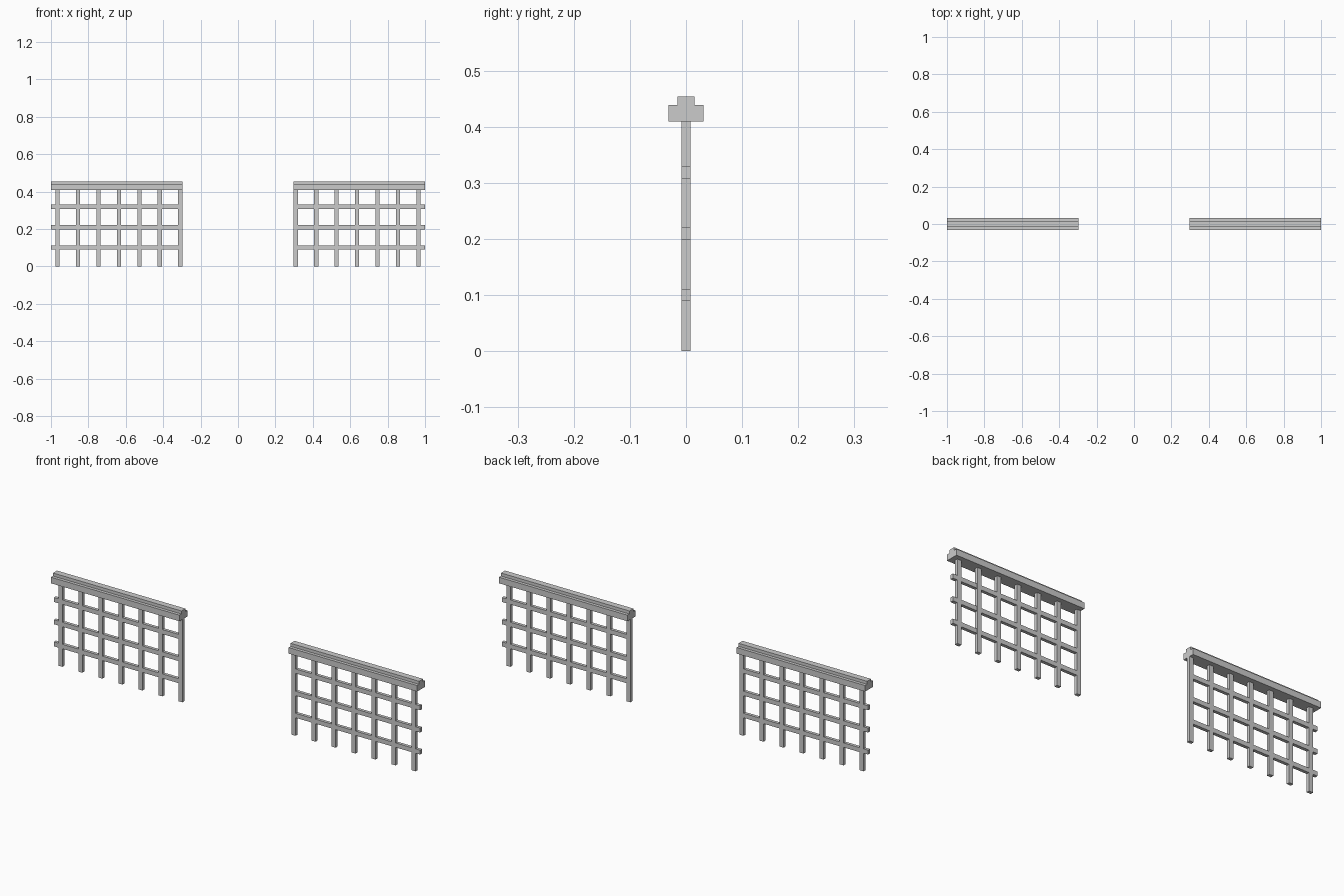
import bpy, bmesh

if "Cube" in bpy.data.objects:
    bpy.data.objects.remove(bpy.data.objects["Cube"])

X_IN, X_OUT = 0.298, 1.0   # extent of one fence section


def add_part(name, boxes):
    """One object from (x0, x1, half_depth, z0, z1) boxes, mirrored to both sides."""
    bm = bmesh.new()
    for x0, x1, hy, z0, z1 in boxes:
        verts = bmesh.ops.create_cube(bm, size=1)["verts"]
        bmesh.ops.scale(bm, vec=(x1 - x0, 2 * hy, z1 - z0), verts=verts)
        bmesh.ops.translate(bm, vec=((x0 + x1) / 2, 0, (z0 + z1) / 2), verts=verts)
    finish(name, bm)


def finish(name, bm):
    mesh = bpy.data.meshes.new(name)
    bm.to_mesh(mesh)
    bm.free()
    obj = bpy.data.objects.new(name, mesh)
    bpy.context.collection.objects.link(obj)
    mirror = obj.modifiers.new("both_sides", "MIRROR")
    mirror.use_axis[0] = True
    mirror.use_mirror_merge = False


# Seven upright bars
first, step, half = 0.309, 0.1093, 0.011
centres = [first + i * step for i in range(7)]
add_part("upright_bars", [(c - half, c + half, 0.008, 0, 0.41) for c in centres])

# Three horizontal slats
add_part("cross_slats", [(X_IN, X_OUT, 0.0078, z - 0.011, z + 0.011)
                         for z in (0.10, 0.209, 0.319)])

# Stepped handrail extruded from its cross-section
profile = [(-0.031, 0.409), (0.031, 0.409), (0.031, 0.439), (0.0155, 0.439),
           (0.0155, 0.454), (-0.0155, 0.454), (-0.0155, 0.439), (-0.031, 0.439)]
bm = bmesh.new()
face = bm.faces.new([bm.verts.new((X_IN, y, z)) for y, z in profile])
ext = bmesh.ops.extrude_face_region(bm, geom=[face], use_keep_orig=True)["geom"]
bmesh.ops.translate(bm, vec=(X_OUT - X_IN, 0, 0),
                    verts=[g for g in ext if isinstance(g, bmesh.types.BMVert)])
bmesh.ops.recalc_face_normals(bm, faces=bm.faces)
finish("handrail", bm)
